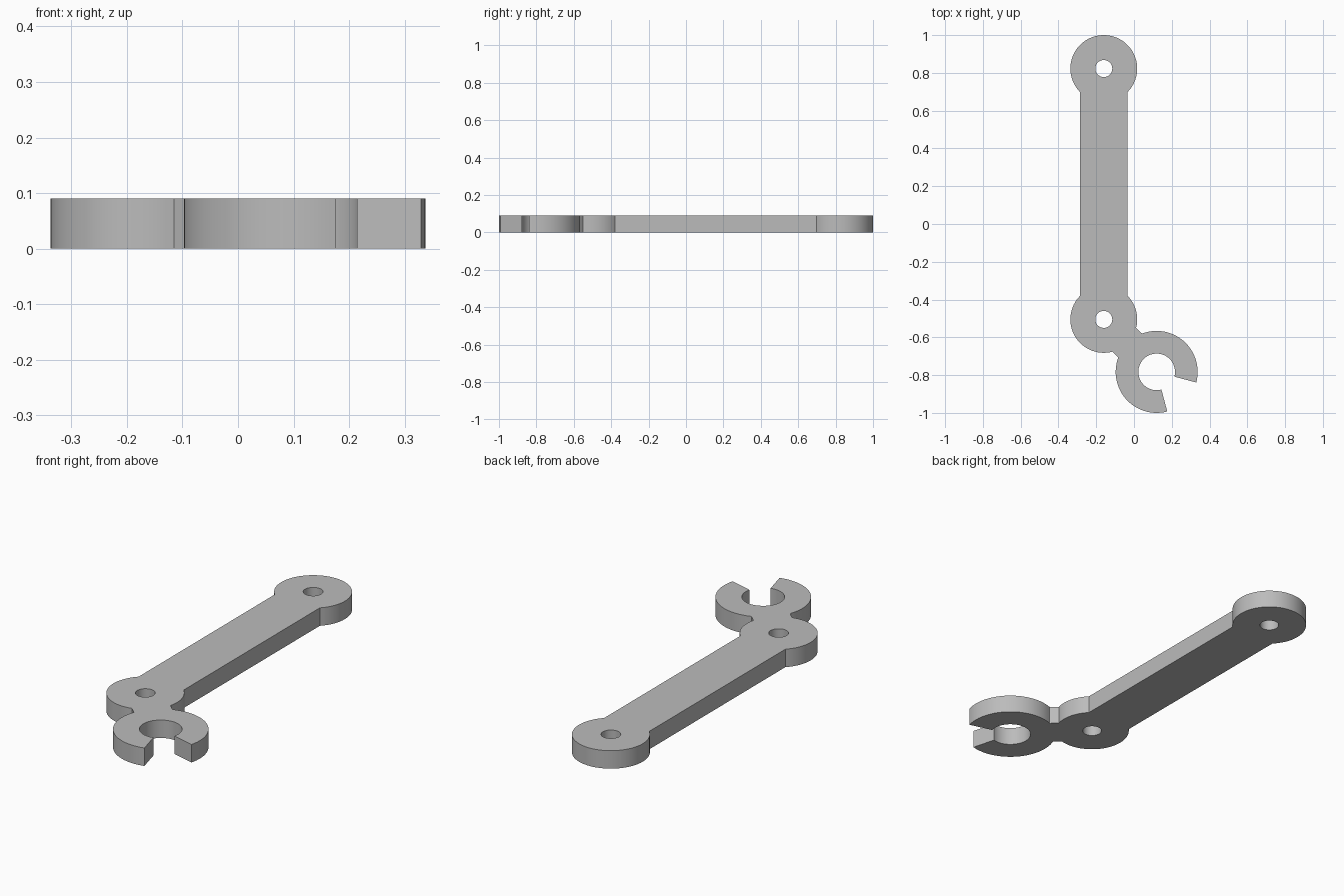
import bpy
import bmesh
from math import asin, cos, sin, degrees, radians, ceil

if "Cube" in bpy.data.objects:
    bpy.data.objects.remove(bpy.data.objects["Cube"], do_unlink=True)

THICK = 0.09
EYE_R, HOLE_R = 0.177, 0.045
JAW_R, JAW_IN = 0.217, 0.097
BAR_HALF, NECK_HALF = 0.125, 0.089
TOP, LOW, JAW = (-0.16, 0.823), (-0.16, -0.505), (0.12, -0.783)


def arc(centre, r, a0, a1):
    """Points along an arc, angles in degrees."""
    n = ceil(abs(a1 - a0) / 5)
    angles = [radians(a0 + (a1 - a0) * i / n) for i in range(n + 1)]
    return [(centre[0] + r * cos(a), centre[1] + r * sin(a)) for a in angles]


def circle(centre, r):
    return arc(centre, r, 0, 360)[:-1]


# Angles where the bar and the diagonal neck meet the round ends
bar = degrees(asin(BAR_HALF / EYE_R))
neck = degrees(asin(NECK_HALF / EYE_R))
jaw = degrees(asin(NECK_HALF / JAW_R))

# Outer outline, counter-clockwise from the far eye round the open jaw
outline = (
    arc(TOP, EYE_R, -90 + bar, 270 - bar)
    + arc(LOW, EYE_R, 90 + bar, 315 - neck)
    + arc(JAW, JAW_R, 135 + jaw, 285)
    + arc(JAW, JAW_IN, 285, -15)
    + arc(JAW, JAW_R, -15, 135 - jaw)
    + arc(LOW, EYE_R, -45 + neck, 90 - bar)
)

# Filled flat curve with two pin holes, extruded to the plate thickness
curve = bpy.data.curves.new("lever_profile", "CURVE")
curve.dimensions = "2D"
curve.fill_mode = "BOTH"
curve.extrude = THICK / 2
for pts in (outline, circle(TOP, HOLE_R), circle(LOW, HOLE_R)):
    spline = curve.splines.new("POLY")
    spline.points.add(len(pts) - 1)
    for p, (x, y) in zip(spline.points, pts):
        p.co = (x, y, 0, 1)
    spline.use_cyclic_u = True

lever = bpy.data.objects.new("lever_arm", curve)
bpy.context.collection.objects.link(lever)
for ob in bpy.context.selected_objects:
    ob.select_set(False)
lever.select_set(True)
bpy.context.view_layer.objects.active = lever
bpy.ops.object.convert(target="MESH")
lever = bpy.context.object
lever.name = "lever_arm"

# Weld caps to walls and stand the plate on the ground
bm = bmesh.new()
bm.from_mesh(lever.data)
bmesh.ops.remove_doubles(bm, verts=bm.verts, dist=0.0002)
bmesh.ops.recalc_face_normals(bm, faces=bm.faces)
bmesh.ops.translate(bm, verts=bm.verts, vec=(0, 0, THICK / 2))
bm.to_mesh(lever.data)
bm.free()

# Plain grey metal
grey = bpy.data.materials.new("grey")
grey.use_nodes = True
colour = (0.5, 0.5, 0.5, 1)
grey.diffuse_color = colour
grey.node_tree.nodes["Principled BSDF"].inputs["Base Color"].default_value = colour
lever.data.materials.clear()
lever.data.materials.append(grey)

bpy.ops.object.shade_smooth_by_angle(angle=radians(30))
